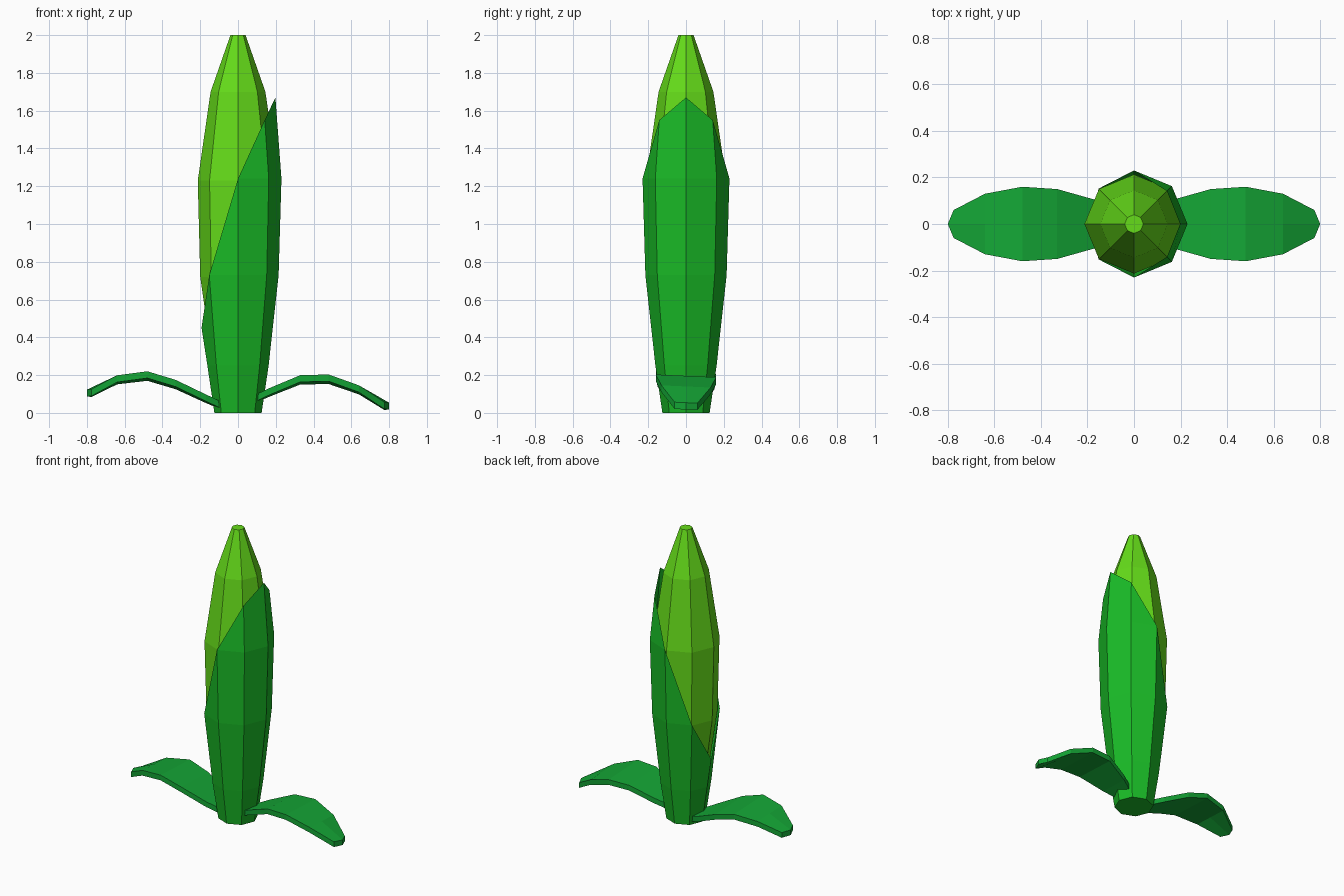
import bpy, bmesh
from math import sin, cos, pi

if "Cube" in bpy.data.objects:
    bpy.data.objects.remove(bpy.data.objects["Cube"])


def material(name, rgb):
    m = bpy.data.materials.new(name)
    m.diffuse_color = (*rgb, 1)
    m.use_nodes = True
    m.node_tree.nodes["Principled BSDF"].inputs["Base Color"].default_value = m.diffuse_color
    return m


def finish(name, bm, mat):
    bmesh.ops.remove_doubles(bm, verts=bm.verts, dist=0.0005)
    bmesh.ops.recalc_face_normals(bm, faces=bm.faces)
    me = bpy.data.meshes.new(name)
    bm.to_mesh(me)
    bm.free()
    me.materials.append(mat)
    ob = bpy.data.objects.new(name, me)
    bpy.context.collection.objects.link(ob)
    return ob


def skin(bm, rows, closed):
    """Bridge equal-length rows of points with quads, skipping collapsed ones."""
    grid = [[bm.verts.new(p) for p in row] for row in rows]
    n = len(rows[0])
    for a, b in zip(grid, grid[1:]):
        for i in range(n if closed else n - 1):
            j = (i + 1) % n
            ring = []
            for v in (a[i], a[j], b[j], b[i]):
                if all((v.co - w.co).length > 0.0005 for w in ring):
                    ring.append(v)
            if len(ring) > 2:
                bm.faces.new(ring)
    return grid


def radius(profile, z):
    for (z0, r0), (z1, r1) in zip(profile, profile[1:]):
        if z <= z1:
            return r0 + (r1 - r0) * (z - z0) / (z1 - z0)
    return profile[-1][1]


def polar(i, r, z):
    return (r * cos(i * pi / 4), r * sin(i * pi / 4), z)


cob_mat = material("cob_green", (0.13, 0.72, 0.01))
husk_mat = material("husk_green", (0.01, 0.50, 0.02))
leaf_mat = material("leaf_green", (0.007, 0.38, 0.036))

# Cob: eight-sided tapered body
bm = bmesh.new()
cob = [(0.02, 0.10), (0.72, 0.20), (1.23, 0.213), (1.7, 0.145), (2.0, 0.04)]
g = skin(bm, [[polar(i, r, z) for i in range(8)] for z, r in cob], True)
bm.faces.new(g[0])
bm.faces.new(g[-1])
finish("cob", bm, cob_mat)

# Husk: eight-sided wrap whose rim climbs from the left to a point on the right
bm = bmesh.new()
husk = [(0, 0.125), (0.25, 0.162), (0.45, 0.193), (0.73, 0.215),
        (1.24, 0.23), (1.55, 0.2), (1.67, 0.198)]
rim = [1.67, 1.55, 1.24, 0.73, 0.45, 0.73, 1.24, 1.55]
rows = []
for level in (0, 0.25, 0.73, 1.24, 1.67):
    heights = [min(level, top) for top in rim]
    rows.append([polar(i, radius(husk, z), z) for i, z in enumerate(heights)])
g = skin(bm, rows, True)
bm.faces.new(g[0])
finish("husk", bm, husk_mat)


# Leaves: arched, slightly rolled blades; stations are (x, half width, z)
def leaf(name, side, heights):
    xs = (0.07, 0.17, 0.33, 0.48, 0.64, 0.775)
    widths = (0.06, 0.105, 0.15, 0.16, 0.13, 0.06)
    t = 0.018
    rows = []
    for k, (x, w, z) in enumerate(zip(xs, widths, heights)):
        tip = 0.025 if k == len(xs) - 1 else 0
        pts = [(x, -w), (x + tip, 0), (x, w)]
        loop = [(side * px, y, z - 0.045 * y + t) for px, y in pts]
        loop += [(side * px, y, z - 0.045 * y - t) for px, y in reversed(pts)]
        rows.append(loop)
    bm = bmesh.new()
    g = skin(bm, rows, True)
    for end in (g[0], g[-1]):
        for i in (0, 1):
            bm.faces.new((end[i], end[i + 1], end[4 - i], end[5 - i]))
    finish(name, bm, leaf_mat)


leaf("right_leaf", 1, (0.065, 0.11, 0.175, 0.178, 0.122, 0.036))
leaf("left_leaf", -1, (0.03, 0.075, 0.15, 0.195, 0.175, 0.105))
